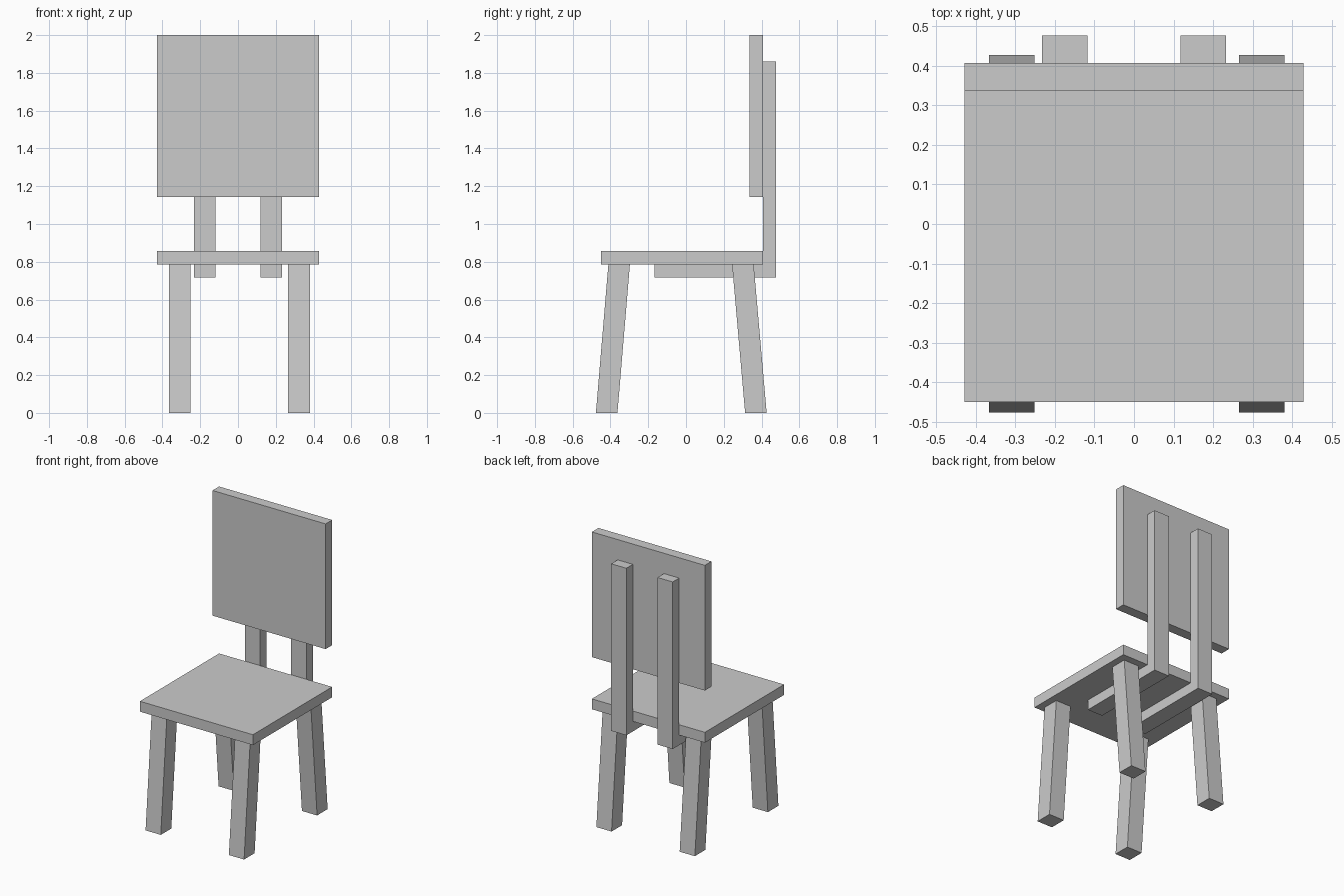
import bpy

if "Cube" in bpy.data.objects:
    bpy.data.objects.remove(bpy.data.objects["Cube"])


def extrude_profile(name, profile, x0, x1):
    """Prism from a (y, z) side profile, extruded from x0 to x1."""
    n = len(profile)
    verts = [(x, y, z) for x in (x0, x1) for y, z in profile]
    faces = [tuple(range(n - 1, -1, -1)), tuple(range(n, 2 * n))]
    faces += [(i, (i + 1) % n, (i + 1) % n + n, i + n) for i in range(n)]
    mesh = bpy.data.meshes.new(name)
    mesh.from_pydata(verts, [], faces)
    obj = bpy.data.objects.new(name, mesh)
    bpy.context.collection.objects.link(obj)
    return obj


def slab(name, x0, x1, y0, y1, z0, z1):
    return extrude_profile(name, [(y0, z0), (y1, z0), (y1, z1), (y0, z1)], x0, x1)


SEAT_BOTTOM, SEAT_TOP = 0.786, 0.857

# Seat and backrest panels
slab("seat", -0.428, 0.428, -0.45, 0.407, SEAT_BOTTOM, SEAT_TOP)
slab("backrest", -0.428, 0.428, 0.336, 0.407, 1.143, 2.0)

# L-shaped brackets running under the seat and up behind the backrest
bracket = [(-0.168, 0.717), (0.477, 0.717), (0.477, 1.861),
           (0.407, 1.861), (0.407, SEAT_BOTTOM), (-0.168, SEAT_BOTTOM)]
for side, x in (("left", -0.233), ("right", 0.118)):
    extrude_profile(side + "_back_bracket", bracket, x, x + 0.115)

# Splayed legs, leaning outwards to the front and back
front = [(-0.477, 0), (-0.363, 0), (-0.297, SEAT_BOTTOM), (-0.411, SEAT_BOTTOM)]
back = [(0.313, 0), (0.427, 0), (0.358, SEAT_BOTTOM), (0.244, SEAT_BOTTOM)]
for side, x in (("left", -0.366), ("right", 0.265)):
    extrude_profile(side + "_front_leg", front, x, x + 0.115)
    extrude_profile(side + "_back_leg", back, x, x + 0.115)
